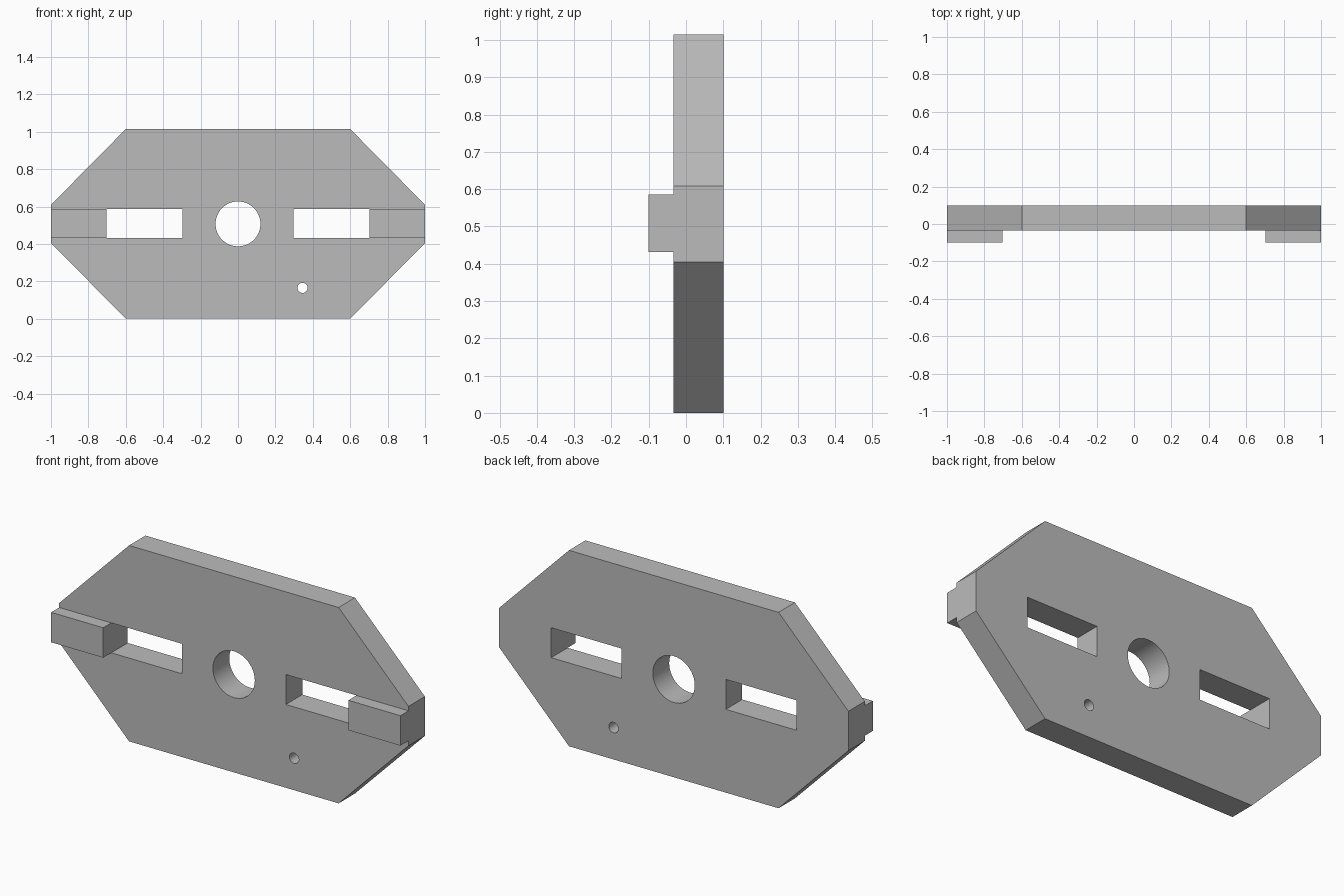
import bpy, bmesh, math
from mathutils import Matrix, Vector

cube = bpy.data.objects.get("Cube")
if cube:
    bpy.data.objects.remove(cube, do_unlink=True)

HEIGHT, MID = 1.014, 0.507
FRONT, BACK, TAB_FRONT = -0.034, 0.10, -0.10
SLOT_LOW, SLOT_HIGH = 0.431, 0.586

grey = bpy.data.materials.new("plain_grey")
grey.use_nodes = True
colour = (0.5, 0.5, 0.5, 1)
grey.diffuse_color = colour
grey.node_tree.nodes["Principled BSDF"].inputs["Base Color"].default_value = colour


def make_object(name, bm):
    bmesh.ops.recalc_face_normals(bm, faces=bm.faces)
    mesh = bpy.data.meshes.new(name)
    bm.to_mesh(mesh)
    bm.free()
    mesh.materials.append(grey)
    obj = bpy.data.objects.new(name, mesh)
    bpy.context.scene.collection.objects.link(obj)
    return obj


def prism(name, profile, y0, y1):
    """Extrude an x/z outline from y0 to y1."""
    bm = bmesh.new()
    face = bm.faces.new([bm.verts.new((x, y0, z)) for x, z in profile])
    grown = bmesh.ops.extrude_face_region(bm, geom=[face])["geom"]
    moved = [v for v in grown if isinstance(v, bmesh.types.BMVert)]
    bmesh.ops.translate(bm, verts=moved, vec=(0, y1 - y0, 0))
    return make_object(name, bm)


def box(name, x0, x1, y0, y1, z0, z1):
    return prism(name, [(x0, z0), (x1, z0), (x1, z1), (x0, z1)], y0, y1)


def rod(name, x, z, radius, sides):
    profile = [(x + radius * math.cos(math.tau * i / sides),
                z + radius * math.sin(math.tau * i / sides)) for i in range(sides)]
    return prism(name, profile, -0.3, 0.3)


# Eight-sided plate
right_half = [(0.6, 0), (1, 0.405), (1, 0.609), (0.6, HEIGHT)]
outline = right_half + [(-x, z) for x, z in reversed(right_half)]
plate = prism("plate", outline, FRONT, BACK)

# Cutters for the centre bore, the pin hole and both slots
cutters = [rod("bore_cutter", 0, MID, 0.12, 64),
           rod("pin_hole_cutter", 0.345, 0.165, 0.027, 32)]
for side, x0, x1 in (("left", 0.298, 0.702), ("right", -0.702, -0.298)):
    cutters.append(box(side + "_slot_cutter", x0, x1, -0.3, 0.3, SLOT_LOW, SLOT_HIGH))

for cutter in cutters:
    cutter.hide_render = True
    cutter.hide_viewport = True
    cut = plate.modifiers.new(cutter.name, "BOOLEAN")
    cut.operation = "DIFFERENCE"
    cut.solver = "EXACT"
    cut.object = cutter

# Bake the cuts so the bore walls can be smoothed
bpy.context.view_layer.update()
evaluated = plate.evaluated_get(bpy.context.evaluated_depsgraph_get())
baked = bpy.data.meshes.new_from_object(evaluated)
plate.modifiers.clear()
plate.data = baked
for cutter in cutters:
    bpy.data.objects.remove(cutter, do_unlink=True)

bpy.context.view_layer.objects.active = plate
plate.select_set(True)
bpy.ops.object.shade_smooth_by_angle(angle=math.radians(30))

# Locating tabs on the front, in line with the slots
for side, x0, x1 in (("left", 0.702, 1), ("right", -1, -0.702)):
    box(side + "_tab", x0, x1, TAB_FRONT, FRONT, SLOT_LOW, SLOT_HIGH)
